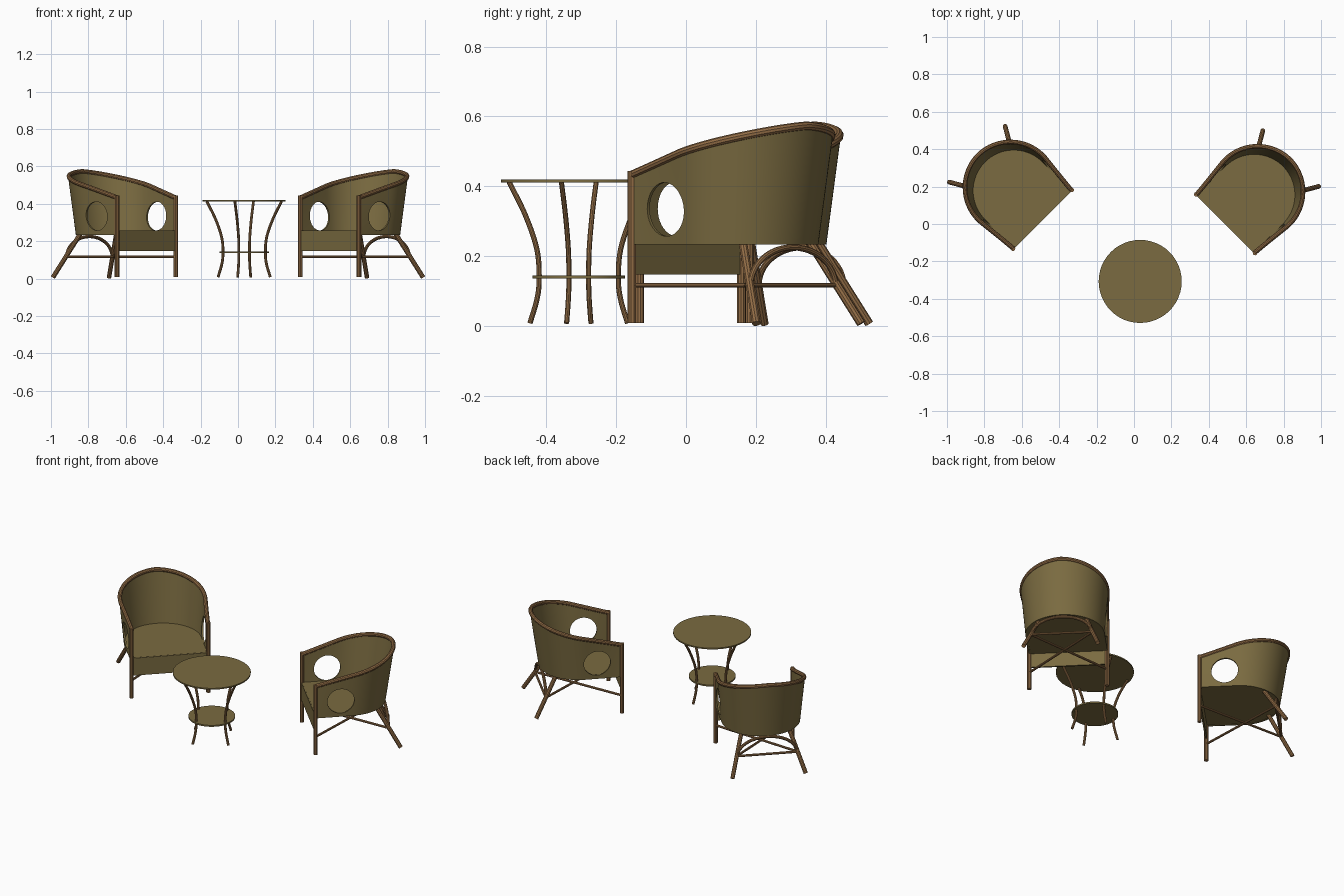
import bpy, bmesh, math
from mathutils import Matrix, Vector

if "Cube" in bpy.data.objects:
    bpy.data.objects.remove(bpy.data.objects["Cube"])


def material(name, rgb):
    m = bpy.data.materials.new(name)
    m.diffuse_color = (*rgb, 1)
    m.use_nodes = True
    m.node_tree.nodes["Principled BSDF"].inputs["Base Color"].default_value = m.diffuse_color
    return m


CANE = material("olive woven cane", (0.196, 0.147, 0.052))
WOOD = material("brown rattan", (0.29, 0.153, 0.061))
scene = bpy.context.scene.collection


def finish(mesh, mat):
    mesh.materials.clear()
    mesh.materials.append(mat)
    for p in mesh.polygons:
        p.use_smooth = True
        p.material_index = 0
    mesh.set_sharp_from_angle(angle=math.radians(35))
    return mesh


def evaluated(obj):
    """Bake a helper object (curve or modifier stack) to a plain mesh."""
    bpy.context.view_layer.update()
    dg = bpy.context.evaluated_depsgraph_get()
    mesh = bpy.data.meshes.new_from_object(obj.evaluated_get(dg))
    bpy.data.objects.remove(obj)
    return mesh


def tube(points, radius):
    cu = bpy.data.curves.new("path", 'CURVE')
    cu.dimensions = '3D'
    cu.bevel_depth = radius
    cu.bevel_resolution = 3
    cu.use_fill_caps = True
    sp = cu.splines.new('POLY')
    sp.points.add(len(points) - 1)
    for q, p in zip(sp.points, points):
        q.co = (*p, 1)
    ob = bpy.data.objects.new("path", cu)
    scene.objects.link(ob)
    return finish(evaluated(ob), WOOD)


def bm_mesh(bm, mat):
    bmesh.ops.recalc_face_normals(bm, faces=bm.faces)
    me = bpy.data.meshes.new("part")
    bm.to_mesh(me)
    bm.free()
    return finish(me, mat)


def slab(outline, z0, z1):
    bm = bmesh.new()
    f = bm.faces.new([bm.verts.new((x, y, z0)) for x, y in outline])
    ext = bmesh.ops.extrude_face_region(bm, geom=[f])
    for v in ext["geom"]:
        if isinstance(v, bmesh.types.BMVert):
            v.co.z = z1
    return bm_mesh(bm, CANE)


def place(name, mesh, matrix):
    ob = bpy.data.objects.new(name, mesh)
    ob.matrix_world = matrix
    scene.objects.link(ob)


# ---- chair profile: straight arms running into a round, leaning back ----
R, D0, BASE = 0.22, 0.215, 0.234
L = D0 + math.pi * R / 2


def shell(p, z):
    """p runs -1 (left front) .. 0 (back) .. 1 (right front)."""
    u = 1 - abs(p)
    a = u * L
    t = max(0, (a - D0) / R)
    lean = 0.15 * (z - BASE) * math.sin(u * math.pi / 2)
    x = (R + lean) * math.cos(t)
    y = min(a, D0) + (R + lean) * math.sin(t)
    return Vector((math.copysign(x, p), y, z))


def rim_z(p):
    u = 1 - abs(p)
    return 0.433 + 0.14 * (1.15 * u - 0.15 * u ** 6)


N, M = 72, 8
params = [-1 + 2 * i / N for i in range(N + 1)]


def make_wall():
    bm = bmesh.new()
    rows = [[bm.verts.new(shell(p, BASE + (rim_z(p) - BASE) * j / M)) for j in range(M + 1)]
            for p in params]
    for a, b in zip(rows, rows[1:]):
        for j in range(M):
            bm.faces.new((a[j], b[j], b[j + 1], a[j + 1]))
    wall = bpy.data.objects.new("wall", bm_mesh(bm, CANE))
    scene.objects.link(wall)
    # round arm openings
    bm = bmesh.new()
    bmesh.ops.create_cone(bm, cap_ends=True, segments=40, radius1=0.077, radius2=0.077, depth=1,
                          matrix=Matrix.Translation((0, 0.145, 0.334)) @ Matrix.Rotation(math.pi / 2, 4, 'Y'))
    cutter = bpy.data.objects.new("opening_cutter", bm_mesh(bm, CANE))
    cutter.hide_render = True
    scene.objects.link(cutter)
    s = wall.modifiers.new("thickness", 'SOLIDIFY')
    s.thickness, s.offset = 0.01, 0
    b = wall.modifiers.new("openings", 'BOOLEAN')
    b.operation, b.solver, b.object = 'DIFFERENCE', 'EXACT', cutter
    mesh = evaluated(wall)
    bpy.data.objects.remove(cutter)
    return finish(mesh, CANE)


parts = {"back_and_arms": make_wall()}
parts["rim"] = tube([shell(p, rim_z(p)) for p in params], 0.0125)
parts["seat"] = slab([shell(p, BASE)[:2] for p in params], 0.236, 0.258)
parts["front_apron"] = slab([(-.215, -.005), (.215, -.005), (.215, .005), (-.215, .005)], 0.148, 0.257)
for side, s in (("left", -1), ("right", 1)):
    parts[side + "_front_post"] = tube([(s * .222, 0, .008), (s * .222, 0, .444)], 0.0125)
    parts[side + "_back_leg"] = tube([(s * .212, .494, .007), (s * .135, .362, .242)], 0.0125)
    parts[side + "_cross_stretcher"] = tube([(s * .222, 0, .117), (-s * .177, .432, .117)], 0.007)
parts["back_stretcher"] = tube([(-.177, .432, .117), (.177, .432, .117)], 0.007)
parts["back_arch"] = tube([(.172 * math.cos(math.pi * i / 24), .43, .115 + .11 * math.sin(math.pi * i / 24))
                           for i in range(25)], 0.009)

for tag, x, y, turn in (("left", -.49, .025, 45), ("right", .49, .002, -45)):
    mat = Matrix.Translation((x, y, 0)) @ Matrix.Rotation(math.radians(turn), 4, 'Z')
    for name, mesh in parts.items():
        place(tag + "_chair_" + name, mesh, mat)

# ---- round table ----
table = Matrix.Translation((.033, -.307, 0))


def circle(r):
    return [(r * math.cos(math.tau * i / 48), r * math.sin(math.tau * i / 48)) for i in range(48)]


place("table_top", slab(circle(.222), .411, .419), table)
place("table_shelf", slab(circle(.133), .136, .145), table)

# curved legs: (radius, height) stations smoothed with Catmull-Rom
st = [Vector(v) for v in ((.206, .413), (.157, .316), (.123, .217), (.117, .13), (.124, .074), (.144, .008))]
st = [2 * st[0] - st[1]] + st + [2 * st[-1] - st[-2]]
prof = []
for a, b, c, d in zip(st, st[1:], st[2:], st[3:]):
    for k in range(6):
        t = k / 6
        prof.append(0.5 * (2 * b + (c - a) * t + (2 * a - 5 * b + 4 * c - d) * t * t
                           + (3 * b - a - 3 * c + d) * t ** 3))
prof.append(st[-2])
leg = tube([(0, -p.x, p.y) for p in prof], 0.0075)
for i in range(4):
    place(f"table_leg_{i + 1}", leg, table @ Matrix.Rotation(math.radians(-14 + 90 * i), 4, 'Z'))
